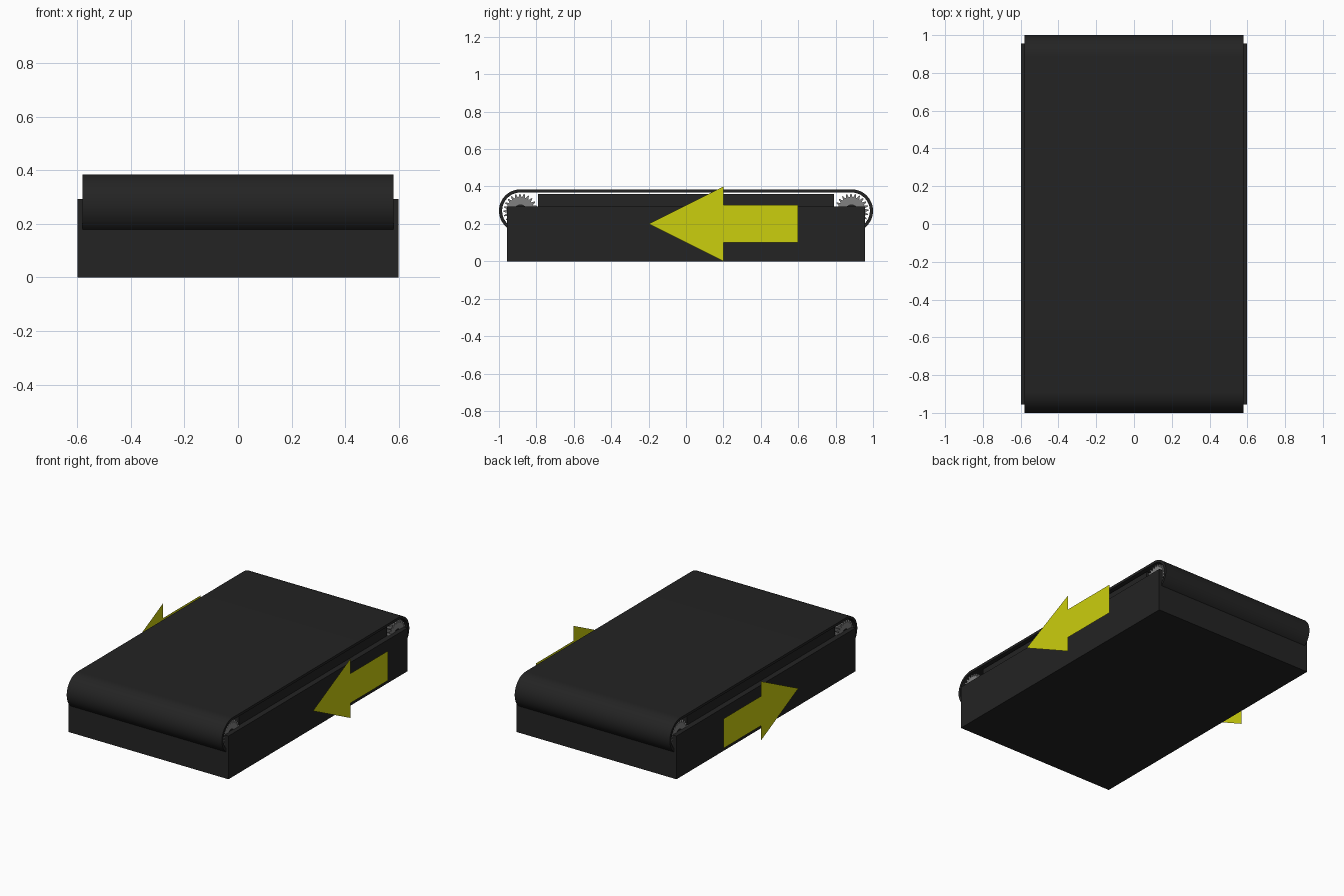
import bpy, bmesh, math

if "Cube" in bpy.data.objects:
    bpy.data.objects.remove(bpy.data.objects["Cube"])

def material(name, rgb):
    m = bpy.data.materials.new(name)
    m.diffuse_color = (*rgb, 1)
    m.use_nodes = True
    m.node_tree.nodes["Principled BSDF"].inputs["Base Color"].default_value = m.diffuse_color
    return m

BLACK = material("rubber black", (0.017, 0.017, 0.017))
GREY = material("gear grey", (0.22, 0.22, 0.22))
YELLOW = material("arrow yellow", (0.6, 0.62, 0.004))

AXLE_Y, AXLE_Z = 0.885, 0.27

def finish(name, bm, mat, smooth=False):
    bmesh.ops.recalc_face_normals(bm, faces=bm.faces)
    me = bpy.data.meshes.new(name)
    bm.to_mesh(me)
    bm.free()
    ob = bpy.data.objects.new(name, me)
    bpy.context.collection.objects.link(ob)
    me.materials.append(mat)
    if smooth:
        bpy.context.view_layer.objects.active = ob
        ob.select_set(True)
        bpy.ops.object.shade_smooth_by_angle(angle=math.radians(30))
        ob.select_set(False)
    return ob

def box(name, half_x, half_y, z0, z1, mat):
    bm = bmesh.new()
    bmesh.ops.create_cube(bm, size=1)
    for v in bm.verts:
        v.co = (v.co.x * 2 * half_x, v.co.y * 2 * half_y, z0 + (v.co.z + 0.5) * (z1 - z0))
    return finish(name, bm, mat)

def ring_prism(name, outer, inner, x0, x1, mat, smooth=False):
    """Extrude the band between two matching (y, z) outlines along x."""
    bm = bmesh.new()
    loops = [[bm.verts.new((x, y, z)) for y, z in pts]
             for x, pts in ((x0, outer), (x1, outer), (x1, inner), (x0, inner))]
    n = len(outer)
    for a in range(4):
        p, q = loops[a], loops[(a + 1) % 4]
        for i in range(n):
            j = (i + 1) % n
            bm.faces.new((p[i], p[j], q[j], q[i]))
    return finish(name, bm, mat, smooth)

def stadium(r, steps=24):
    pts = []
    for s, start in ((1, -90), (-1, 90)):
        for i in range(steps + 1):
            a = math.radians(start + 180 * i / steps)
            pts.append((s * AXLE_Y + r * math.cos(a), AXLE_Z + r * math.sin(a)))
    return pts

# Base housing and the bed that supports the belt
box("base", 0.598, 0.956, 0, 0.292, BLACK)
box("belt_bed", 0.56, 0.79, 0.28, 0.36, BLACK)

# Looped belt
ring_prism("belt", stadium(0.115), stadium(0.098), -0.58, 0.58, BLACK, True)

# Toothed wheels and their shafts at both ends
TEETH = 24
for end, sy in (("front", -1), ("back", 1)):
    outer, inner = [], []
    for i in range(TEETH * 4):
        a = 2 * math.pi * i / (TEETH * 4)
        r = 0.091 if i % 4 < 2 else 0.074
        outer.append((sy * AXLE_Y + r * math.cos(a), AXLE_Z + r * math.sin(a)))
        inner.append((sy * AXLE_Y + 0.034 * math.cos(a), AXLE_Z + 0.034 * math.sin(a)))
    for side, sx in (("left", -1), ("right", 1)):
        ring_prism(f"{end}_{side}_gear", outer, inner, sx * 0.50, sx * 0.57, GREY)
    bm = bmesh.new()
    bmesh.ops.create_cone(bm, cap_ends=True, segments=24, radius1=0.034, radius2=0.034, depth=1.13)
    for v in bm.verts:
        v.co = (v.co.z, sy * AXLE_Y + v.co.x, AXLE_Z + v.co.y)
    finish(f"{end}_shaft", bm, BLACK, True)

# Flat direction arrows floating beside the housing
ARROW = [(-0.2, 0.2), (0.2, 0.0), (0.2, 0.1), (0.6, 0.1), (0.6, 0.3), (0.2, 0.3), (0.2, 0.4)]
for side, sx in (("left", -1), ("right", 1)):
    bm = bmesh.new()
    v = [bm.verts.new((sx * 0.7, y, z)) for y, z in ARROW]
    head, tail = (v[0], v[1], v[2], v[5], v[6]), (v[2], v[3], v[4], v[5])
    for f in (head, tail):
        bm.faces.new(f if sx > 0 else f[::-1])
    me = bpy.data.meshes.new(f"{side}_arrow")
    bm.to_mesh(me)
    bm.free()
    me.materials.append(YELLOW)
    bpy.context.collection.objects.link(bpy.data.objects.new(f"{side}_arrow", me))
